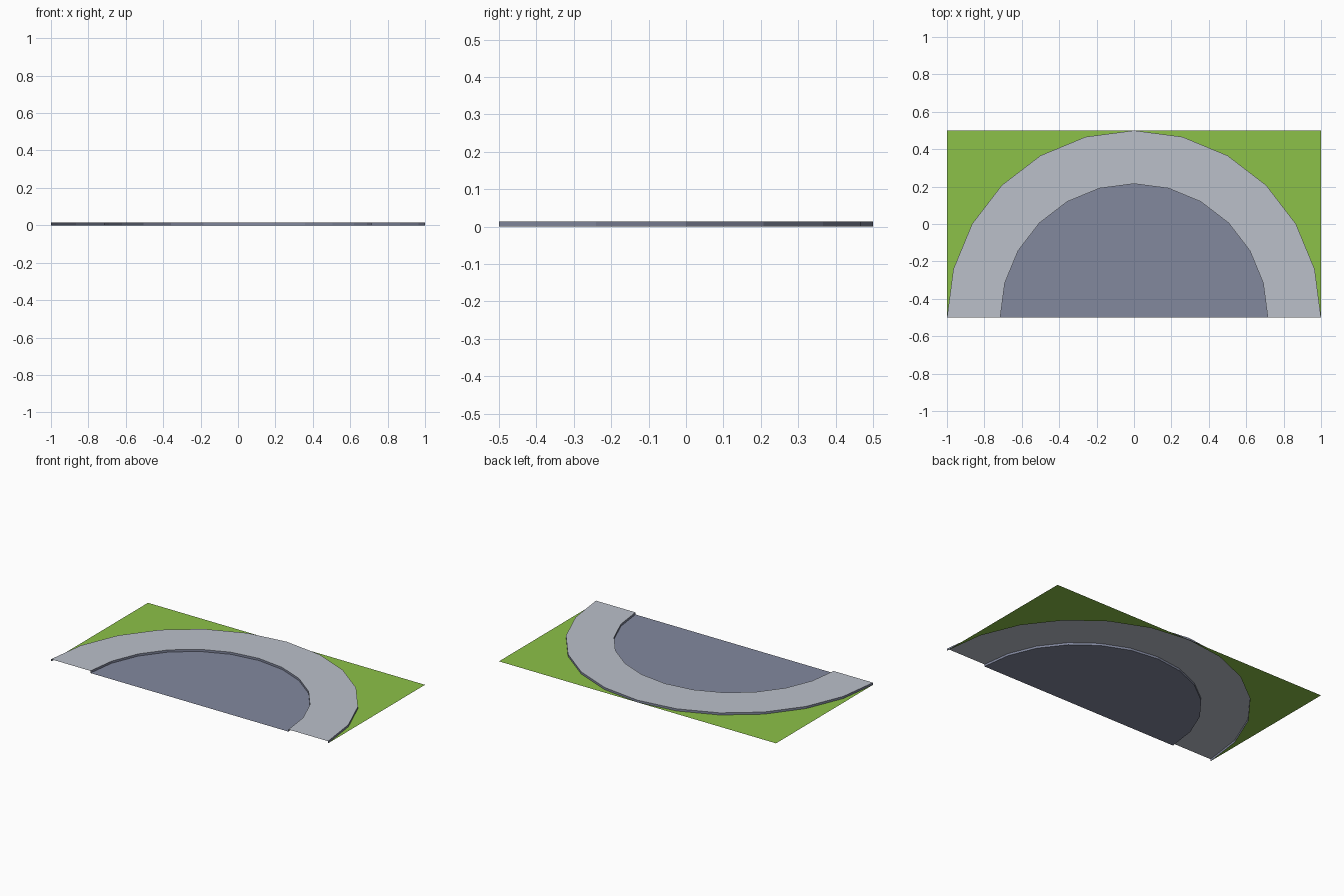
import bpy, bmesh, math

if "Cube" in bpy.data.objects:
    bpy.data.objects.remove(bpy.data.objects["Cube"])

SEG = 12            # straight segments along the half circle
R_OUT, R_IN = 1.0, 0.715
H = 0.014           # kerb height
BASE_Y = -0.5       # centre of the arc


def material(name, rgb):
    m = bpy.data.materials.new(name)
    lin = [(c / 255 / 12.92) if c / 255 <= 0.04045 else ((c / 255 + 0.055) / 1.055) ** 2.4 for c in rgb]
    m.diffuse_color = (*lin, 1)
    m.use_nodes = True
    m.node_tree.nodes["Principled BSDF"].inputs["Base Color"].default_value = m.diffuse_color
    return m


grass_mat = material("grass green", (140, 193, 72))
pave_mat = material("pavement light grey", (187, 192, 202))
road_mat = material("asphalt grey", (130, 136, 158))


def arc(r, z):
    return [(r * math.cos(math.pi * i / SEG), BASE_Y + r * math.sin(math.pi * i / SEG), z)
            for i in range(SEG + 1)]


def build(name, faces, mats):
    """faces: list of (points, material index)"""
    bm = bmesh.new()
    for pts, mi in faces:
        f = bm.faces.new([bm.verts.new(p) for p in pts])
        f.material_index = mi
    bmesh.ops.remove_doubles(bm, verts=bm.verts[:], dist=1e-5)
    me = bpy.data.meshes.new(name)
    bm.to_mesh(me)
    bm.free()
    for m in mats:
        me.materials.append(m)
    ob = bpy.data.objects.new(name, me)
    bpy.context.collection.objects.link(ob)
    return ob


# road surface: half disc at ground level
build("road", [(arc(R_IN, 0), 0)], [road_mat])

# pavement: raised half ring with kerb walls, open below and at the ends
ot, ob_, it, ib = arc(R_OUT, H), arc(R_OUT, 0), arc(R_IN, H), arc(R_IN, 0)
faces = []
for i in range(SEG):
    j = i + 1
    faces.append(([it[i], ot[i], ot[j], it[j]], 0))      # top
    faces.append(([ob_[i], ob_[j], ot[j], ot[i]], 1))    # outer kerb
    faces.append(([ib[j], ib[i], it[i], it[j]], 1))      # inner kerb
build("pavement", faces, [pave_mat, road_mat])

# grass corners outside the arc: fans from each tile corner
half = SEG // 2
fans = []
for i in range(SEG):
    corner = (1 if i < half else -1, 0.5, 0)
    fans.append(([ob_[i], corner, ob_[i + 1]], 0))
build("grass", fans, [grass_mat])
